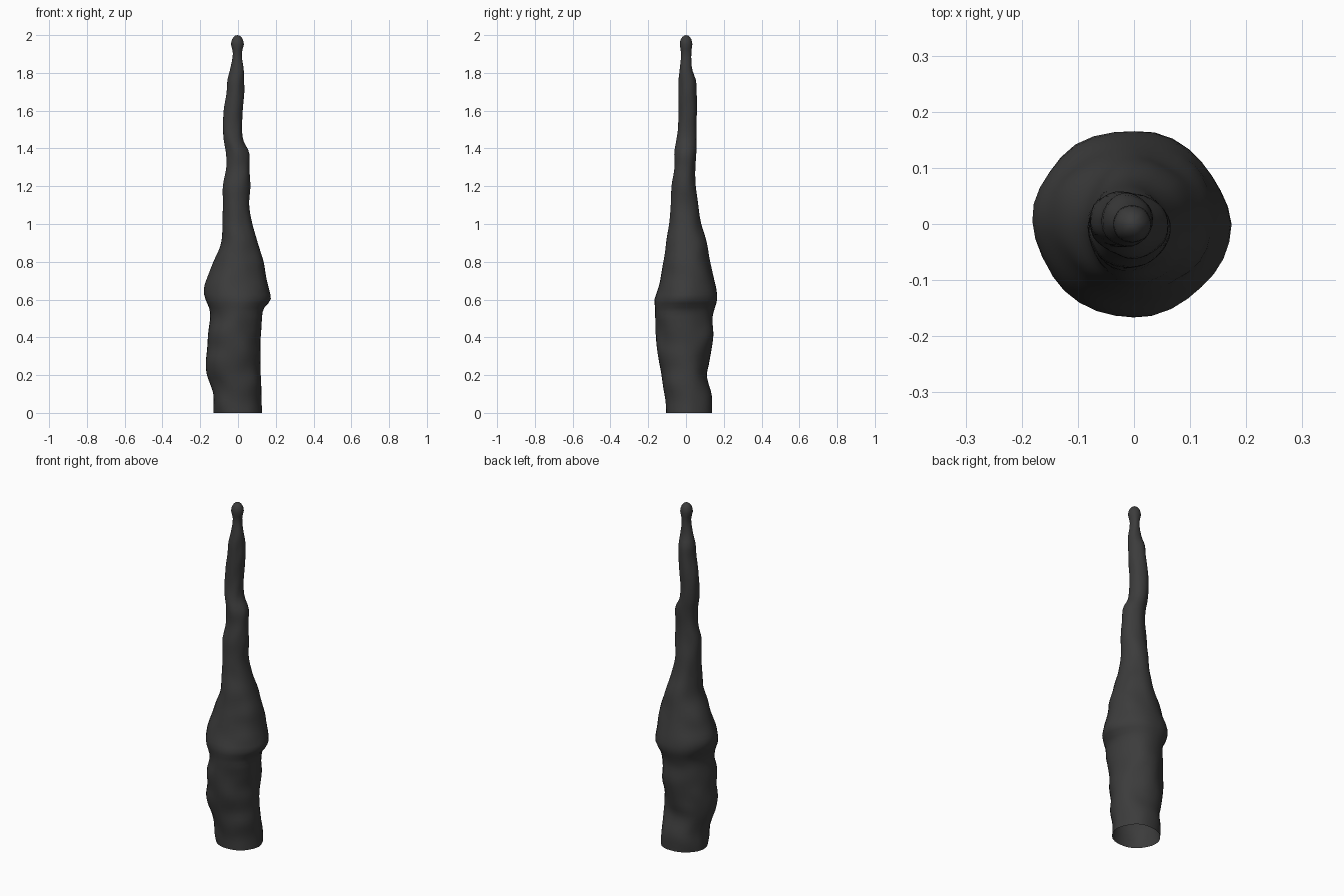
import bpy, bmesh, math
from mathutils import Vector, noise

if "Cube" in bpy.data.objects:
    bpy.data.objects.remove(bpy.data.objects["Cube"])

# Profile stations: height, left x, right x, front y, back y
STATIONS = [
    (0.00, -.13, .13, -.105, .135),
    (0.10, -.13, .125, -.115, .135),
    (0.20, -.165, .12, -.13, .11),
    (0.26, -.168, .12, -.14, .12),
    (0.40, -.16, .12, -.16, .145),
    (0.50, -.15, .125, -.165, .14),
    (0.55, -.153, .135, -.163, .15),
    (0.60, -.172, .175, -.165, .163),
    (0.65, -.18, .168, -.15, .16),
    (0.70, -.17, .155, -.135, .15),
    (0.80, -.13, .135, -.12, .13),
    (0.90, -.09, .105, -.105, .11),
    (1.00, -.083, .075, -.09, .08),
    (1.10, -.08, .06, -.08, .065),
    (1.20, -.08, .065, -.077, .052),
    (1.30, -.063, .06, -.06, .05),
    (1.38, -.063, .058, -.062, .055),
    (1.44, -.075, .03, -.052, .055),
    (1.50, -.08, .022, -.043, .055),
    (1.60, -.075, .025, -.04, .057),
    (1.70, -.06, .033, -.04, .056),
    (1.76, -.056, .032, -.04, .053),
    (1.82, -.042, .03, -.033, .033),
    (1.90, -.027, .02, -.026, .028),
    (1.95, -.037, .031, -.033, .034),
]
SIDES, RINGS, TOP = 32, 84, 1.95


def extents(z):
    """Smooth (Hermite) interpolation of the stations at height z."""
    i = 0
    while i < len(STATIONS) - 2 and STATIONS[i + 1][0] < z:
        i += 1
    p, q = STATIONS[i], STATIONS[i + 1]
    o, r = STATIONS[max(i - 1, 0)], STATIONS[min(i + 2, len(STATIONS) - 1)]
    h = q[0] - p[0]
    t = (z - p[0]) / h
    out = []
    for k in range(1, 5):
        m0 = (q[k] - o[k]) / (q[0] - o[0]) * h
        m1 = (r[k] - p[k]) / (r[0] - p[0]) * h
        out.append((2*t**3 - 3*t**2 + 1) * p[k] + (t**3 - 2*t**2 + t) * m0
                   + (3*t**2 - 2*t**3) * q[k] + (t**3 - t**2) * m1)
    return out


def ring(bm, z, ext, scale=1.0):
    xl, xr, yf, yb = ext
    cx, cy = (xl + xr) / 2, (yf + yb) / 2
    rx, ry = (xr - xl) / 2 * scale, (yb - yf) / 2 * scale
    verts = []
    for s in range(SIDES):
        a = 2 * math.pi * s / SIDES
        c, d = math.cos(a), math.sin(a)
        # lumps, strongest on the diagonals so the profiles hold
        n = noise.noise(Vector((c * 1.3, d * 1.3, z * 9)))
        f = 1 + n * (0.03 + 0.06 * abs(math.sin(2 * a)))
        verts.append(bm.verts.new((cx + rx * c * f, cy + ry * d * f, z)))
    return verts


# Lumpy tapering trunk, open at the base
bm = bmesh.new()
rings = [ring(bm, TOP * i / RINGS, extents(TOP * i / RINGS)) for i in range(RINGS + 1)]
# Rounded tip
for k in range(1, 5):
    a = k * math.pi / 10
    rings.append(ring(bm, TOP + 0.05 * math.sin(a), extents(TOP), math.cos(a)))
for lo, hi in zip(rings, rings[1:]):
    for s in range(SIDES):
        t = (s + 1) % SIDES
        bm.faces.new((lo[s], lo[t], hi[t], hi[s]))
tip = bm.verts.new((-0.003, 0.0, 2.0))
for s in range(SIDES):
    bm.faces.new((rings[-1][s], rings[-1][(s + 1) % SIDES], tip))
mesh = bpy.data.meshes.new("lumpy_spire")
bm.to_mesh(mesh)
bm.free()
spire = bpy.data.objects.new("lumpy_spire", mesh)
bpy.context.collection.objects.link(spire)
mesh.shade_smooth()

# Dark grey
mat = bpy.data.materials.new("dark_grey")
mat.diffuse_color = (0.045, 0.045, 0.045, 1)
mat.use_nodes = True
mat.node_tree.nodes["Principled BSDF"].inputs["Base Color"].default_value = mat.diffuse_color
mesh.materials.append(mat)
